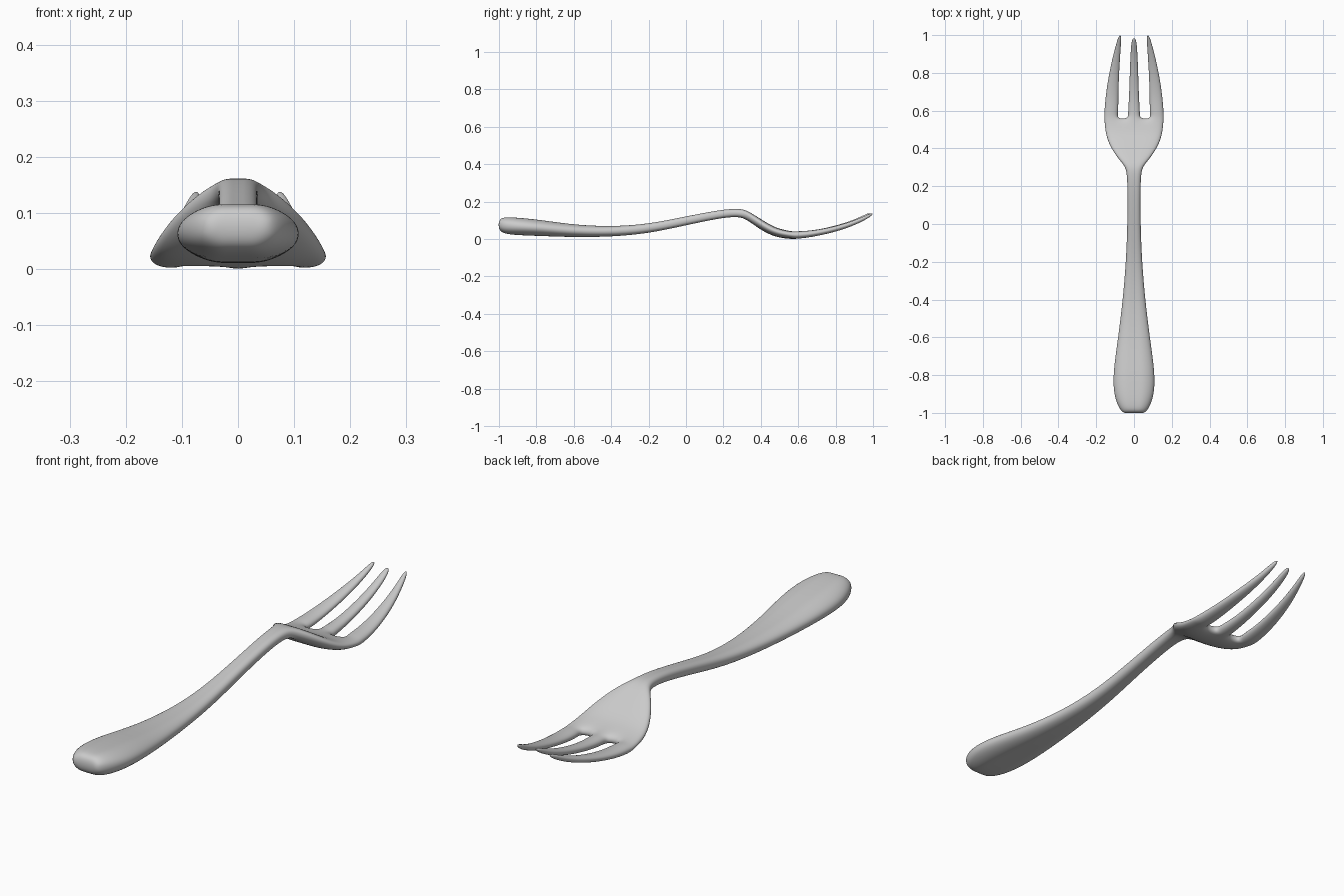
import bpy, bmesh

if "Cube" in bpy.data.objects:
    bpy.data.objects.remove(bpy.data.objects["Cube"])

# Handle and head stations: y, bottom z, top z, half width, rim thickness factor
BODY = [
    (-1.003, .045, .108, .058, .55), (-.965, .026, .118, .088, .5),
    (-.88, .020, .113, .113, .45), (-.76, .016, .100, .109, .45),
    (-.60, .010, .076, .085, .5), (-.40, .012, .066, .060, .55),
    (-.20, .030, .080, .043, .6), (0, .074, .121, .035, .6),
    (.17, .110, .154, .035, .6), (.26, .120, .163, .037, .6),
    (.305, .114, .160, .047, .6), (.345, .090, .142, .084, .65),
    (.41, .042, .100, .129, .65), (.48, .010, .058, .154, .7),
    (.56, -.001, .042, .160, .7),
]
# Tine stations: y, bottom z, top z, outer tine inner x, outer tine outer x, middle half width
TINES = [
    (.59, 0, .042, .083, .157, .032), (.66, .008, .044, .083, .152, .027),
    (.75, .026, .058, .081, .140, .024), (.85, .053, .083, .076, .121, .021),
    (.94, .091, .115, .070, .098, .017), (1.003, .129, .147, .066, .080, .011),
]
FRACTIONS = (-1, -.55, -.2, .2, .55, 1)

bm = bmesh.new()
twin = {}


def pair(x, y, zb, zt, rim, lift=0):
    """Top vertex with a matching bottom vertex."""
    mid, half = (zb + zt) / 2 + lift, (zt - zb) / 2 * rim
    top = bm.verts.new((x, y, mid + half))
    twin[top] = bm.verts.new((x, y, mid - half))
    return top


def strip(r0, r1):
    for i in range(len(r0) - 1):
        bm.faces.new((r0[i], r0[i + 1], r1[i + 1], r1[i]))


# Handle, neck and palm of the head
rows = []
for y, zb, zt, w, rim in BODY:
    lift = .003 if y > .4 else 0
    rows.append([pair(f * w, y, zb, zt, rim if abs(f) == 1 else 1,
                      lift if abs(f) == 1 else 0) for f in FRACTIONS])
for r0, r1 in zip(rows, rows[1:]):
    strip(r0, r1)

# Three tines growing out of the last row
for k in (-1, 0, 1):
    prev = rows[-1][2 * (k + 1):2 * (k + 1) + 2]
    for y, zb, zt, xi, xo, m in TINES:
        c, h = (k * (xi + xo) / 2, (xo - xi) / 2) if k else (0, m)
        if k == 0:
            y = .56 + (y - .56) * .965
        row = [pair(c + s * h * 1.08, y, zb, zt, 1.05) for s in (-1, 1)]
        strip(prev, row)
        prev = row

# Underside and the walls around the outline
top_faces = list(bm.faces)
border = [e for e in bm.edges if len(e.link_faces) == 1]
for f in top_faces:
    bm.faces.new([twin[v] for v in reversed(f.verts)])
for e in border:
    a, b = e.verts
    bm.faces.new((a, b, twin[b], twin[a]))
bmesh.ops.recalc_face_normals(bm, faces=bm.faces[:])
for f in bm.faces:
    f.smooth = True

mesh = bpy.data.meshes.new("fork")
bm.to_mesh(mesh)
bm.free()
fork = bpy.data.objects.new("fork", mesh)
bpy.context.collection.objects.link(fork)
sub = fork.modifiers.new("smooth", 'SUBSURF')
sub.levels = sub.render_levels = 3
